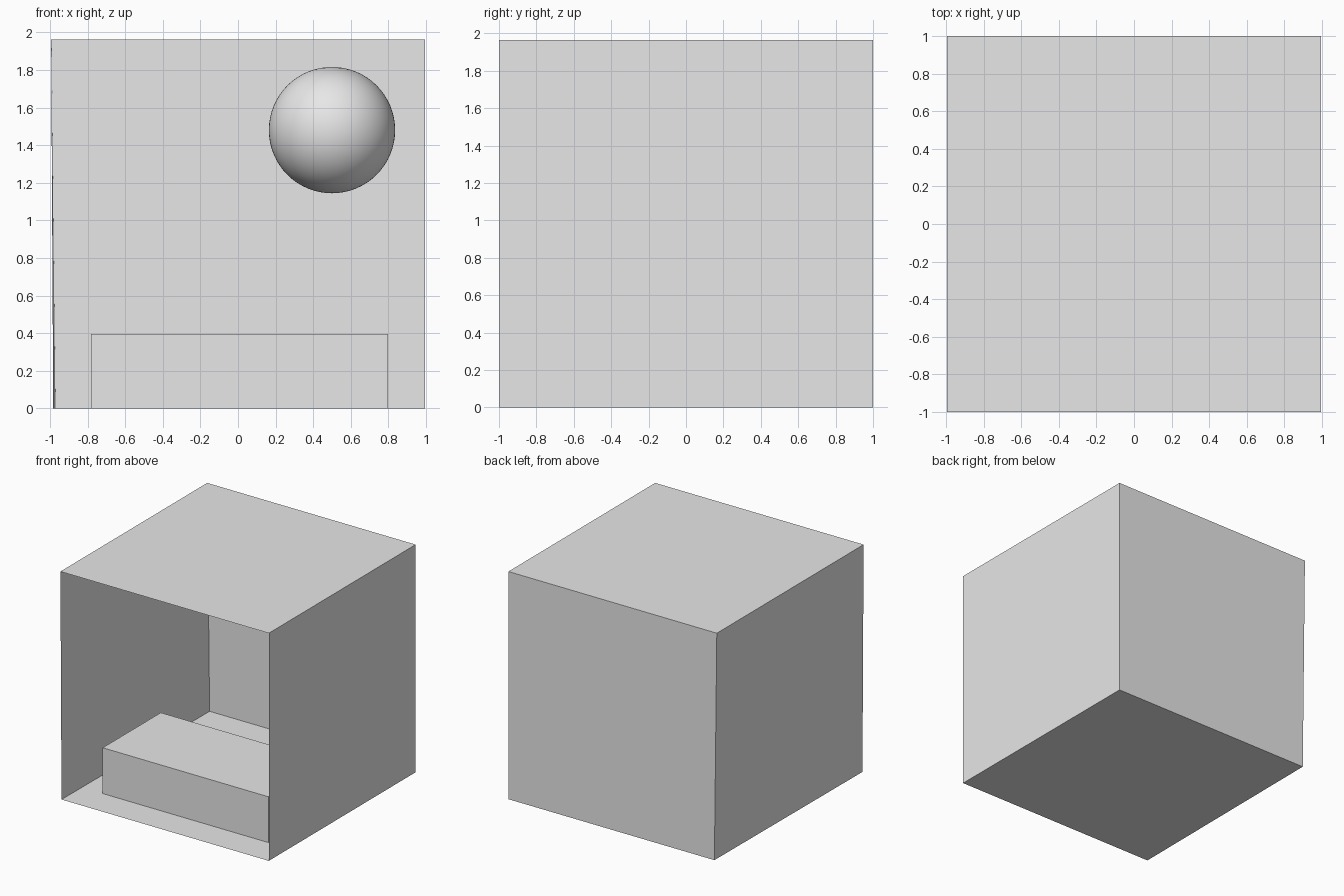
import bpy
import bmesh

if "Cube" in bpy.data.objects:
    bpy.data.objects.remove(bpy.data.objects["Cube"])

# Single matte colour
grey = bpy.data.materials.new("plain grey")
grey.use_nodes = True
colour = (0.8, 0.8, 0.8, 1)
grey.diffuse_color = colour
grey.node_tree.nodes["Principled BSDF"].inputs["Base Color"].default_value = colour


def add_object(name, bm):
    mesh = bpy.data.meshes.new(name)
    bm.to_mesh(mesh)
    bm.free()
    mesh.materials.append(grey)
    obj = bpy.data.objects.new(name, mesh)
    bpy.context.collection.objects.link(obj)
    return obj


def panel(name, corners):
    bm = bmesh.new()
    bm.faces.new([bm.verts.new(c) for c in corners])
    return add_object(name, bm)


# Room corners, with one wall leaning in slightly at its foot
SIDE, HEIGHT = 0.994, 1.963
floor_front_right = (-0.983, -1, 0)
floor_back_right = (-0.971, 1, 0)
floor_front_left = (SIDE, -1, 0)
floor_back_left = (SIDE, 1, 0)
top_front_right = (-SIDE, -1, HEIGHT)
top_back_right = (-SIDE, 1, HEIGHT)
top_front_left = (SIDE, -1, HEIGHT)
top_back_left = (SIDE, 1, HEIGHT)

# Thin room panels facing inward, open at the front
panel("floor", [floor_front_right, floor_front_left, floor_back_left, floor_back_right])
panel("ceiling", [top_front_right, top_back_right, top_back_left, top_front_left])
panel("back_wall", [floor_back_right, floor_back_left, top_back_left, top_back_right])
panel("right_wall", [floor_front_right, floor_back_right, top_back_right, top_front_right])
panel("left_wall", [floor_front_left, top_front_left, top_back_left, floor_back_left])

# Low block resting on the floor, with no underside
low, high = (-0.783, -0.725, 0), (0.797, 0.067, 0.395)
bm = bmesh.new()
bmesh.ops.create_cube(bm, size=1)
for v in bm.verts:
    v.co = [high[i] if v.co[i] > 0 else low[i] for i in range(3)]
bm.normal_update()
underside = [f for f in bm.faces if f.normal.z < -0.5]
bmesh.ops.delete(bm, geom=underside, context="FACES")
add_object("low_block", bm)

# Floating ball
bm = bmesh.new()
bmesh.ops.create_uvsphere(bm, u_segments=64, v_segments=32, radius=0.336)
for f in bm.faces:
    f.smooth = True
ball = add_object("ball", bm)
ball.location = (0.5, 0.48, 1.48)
